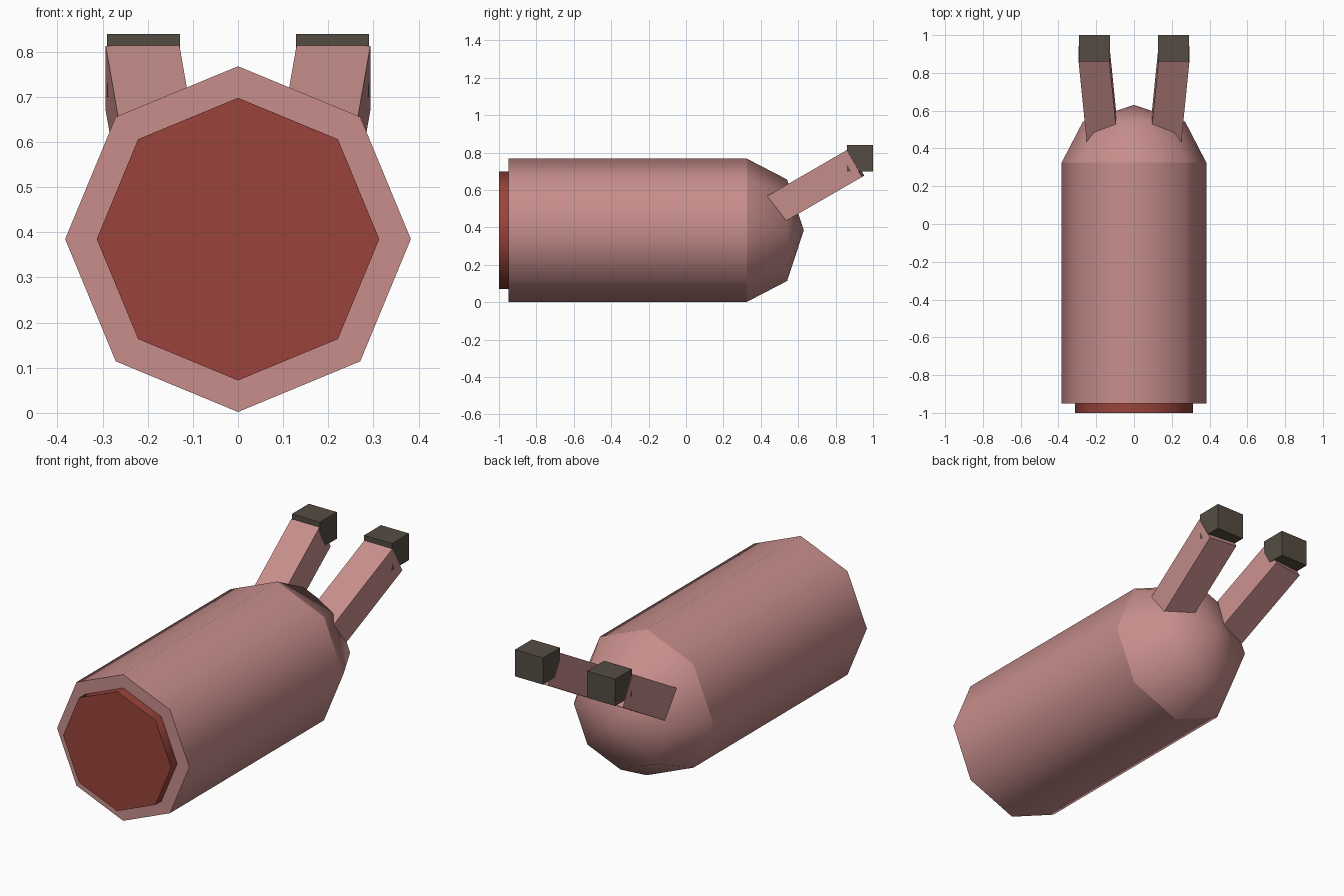
import bpy, bmesh
from math import radians, sin, cos, pi
from mathutils import Matrix, Vector

if "Cube" in bpy.data.objects:
    bpy.data.objects.remove(bpy.data.objects["Cube"])

AXIS_Z = 0.385


def material(name, rgb):
    m = bpy.data.materials.new(name)
    m.diffuse_color = (*rgb, 1)
    m.use_nodes = True
    m.node_tree.nodes["Principled BSDF"].inputs["Base Color"].default_value = m.diffuse_color
    return m


PINK = material("pink", (0.57, 0.27, 0.26))
RED = material("red", (0.32, 0.057, 0.043))
DARK = material("dark", (0.09, 0.073, 0.055))


def finish(name, bm, mat, smooth_angle=None):
    bmesh.ops.recalc_face_normals(bm, faces=bm.faces)
    mesh = bpy.data.meshes.new(name)
    bm.to_mesh(mesh)
    bm.free()
    mesh.materials.append(mat)
    obj = bpy.data.objects.new(name, mesh)
    bpy.context.collection.objects.link(obj)
    if smooth_angle:
        bpy.ops.object.select_all(action='DESELECT')
        obj.select_set(True)
        bpy.context.view_layer.objects.active = obj
        bpy.ops.object.shade_smooth_by_angle(angle=radians(smooth_angle))
    return obj


def lathe(name, profile, mat, sides=8):
    """Turn (radius, y) points round the long axis; radius 0 is a pole."""
    bm = bmesh.new()
    rings = []
    for r, y in profile:
        n = sides if r > 0 else 1
        rings.append([bm.verts.new((r * cos(2 * pi * i / sides), y,
                                    AXIS_Z + r * sin(2 * pi * i / sides)))
                      for i in range(n)])
    for a, b in zip(rings, rings[1:]):
        for i in range(sides):
            j = (i + 1) % sides
            if len(b) == 1:
                bm.faces.new((a[i], a[j], b[0]))
            else:
                bm.faces.new((a[i], a[j], b[j], b[i]))
    for ring in (rings[0], rings[-1]):
        if len(ring) > 1:
            bm.faces.new(ring)
    return finish(name, bm, mat, 60)


def box(name, size, matrix, mat):
    bm = bmesh.new()
    bmesh.ops.create_cube(bm, size=1, matrix=matrix @ Matrix.Diagonal((*size, 1)))
    return finish(name, bm, mat)


# Eight-sided body, rounded nose and red end plate
lathe("body", [(0.383, -0.95), (0.383, 0.325)], PINK)
lathe("nose_dome", [(0.383, 0.325), (0.271, 0.541), (0, 0.63)], PINK)
lathe("end_plate", [(0.313, -1.0), (0.313, -0.94)], RED)

# Pair of splayed, raised arms with square blocks at the tips
LENGTH = 0.6
for side, label in ((1, "right"), (-1, "left")):
    rot = Matrix.Rotation(radians(30), 4, 'X') @ Matrix.Rotation(radians(-5 * side), 4, 'Z')
    tip = Matrix.Translation((0.212 * side, 0.906, 0.745))
    box(f"{label}_arm", (0.163, LENGTH, 0.165),
        tip @ rot @ Matrix.Translation((0, -LENGTH / 2, 0)), PINK)
    box(f"{label}_tip_block", (0.162, 0.14, 0.14),
        Matrix.Translation((0.209 * side, 0.93, 0.77)), DARK)
